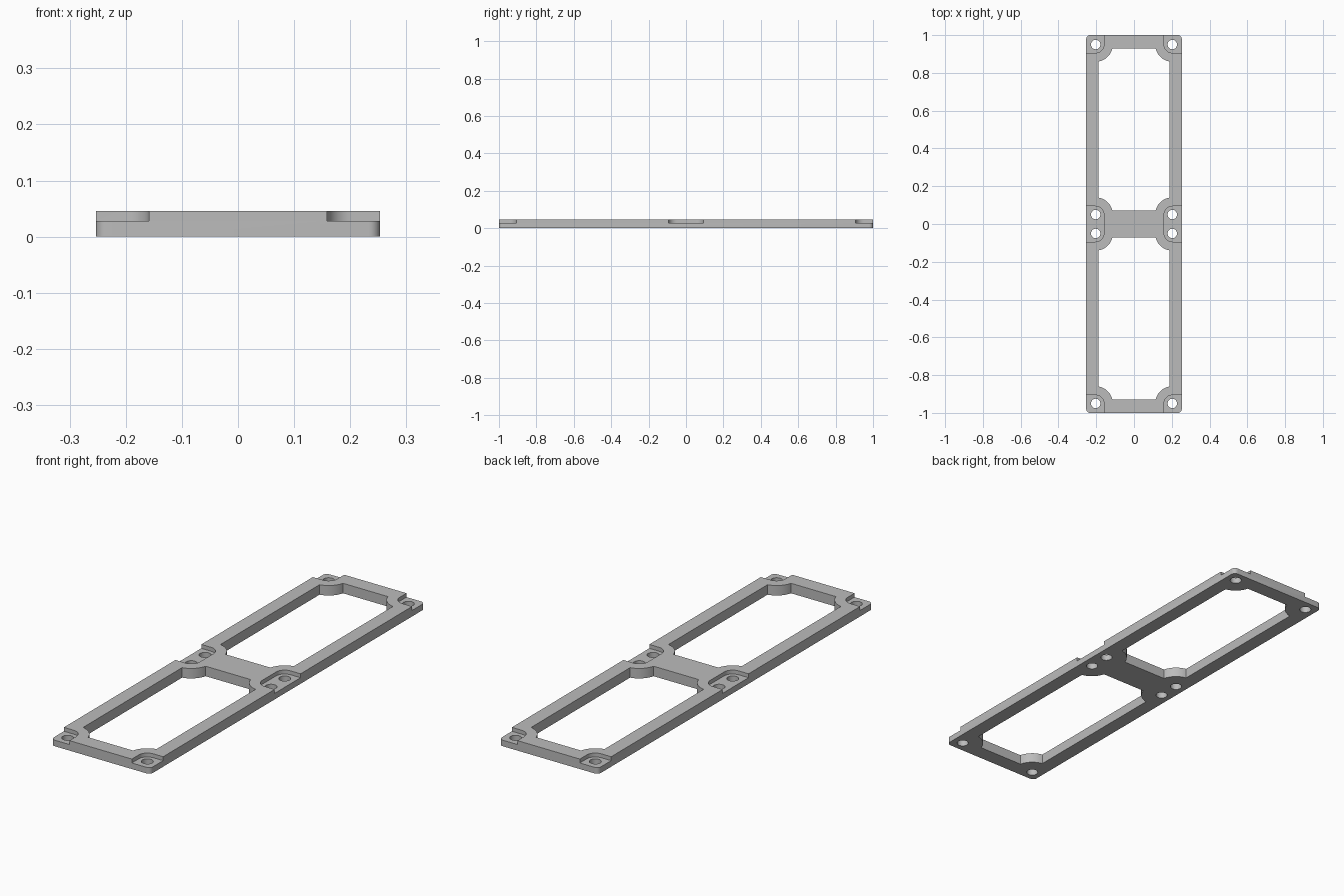
import bpy
import bmesh
from math import sin, cos, pi, atan2, sqrt

cube = bpy.data.objects.get("Cube")
if cube:
    bpy.data.objects.remove(cube, do_unlink=True)

# Main dimensions
HALF_X, HALF_Y, HEIGHT, LEDGE = 0.253, 1.0, 0.046, 0.028
HOLE_X, HOLE_INNER, HOLE_OUTER = 0.203, 0.05, 0.95
HOLE_R, POCKET_R, BOSS_R, CORNER_R = 0.025, 0.044, 0.091, 0.02
WIN_X, WIN_Y, WIN_MID = 0.187, 0.428, 0.5
OVER = 0.05

grey = bpy.data.materials.new("plain grey")
grey.use_nodes = True
COLOUR = (0.5, 0.5, 0.5, 1)
grey.diffuse_color = COLOUR
grey.node_tree.nodes["Principled BSDF"].inputs["Base Color"].default_value = COLOUR


def arc(cx, cy, r, a0, a1, n=10):
    return [(cx + r * cos(a0 + (a1 - a0) * i / n),
             cy + r * sin(a0 + (a1 - a0) * i / n)) for i in range(n + 1)]


def four_way(quarter):
    """Mirror a quarter outline, running from +x to +y, into a closed loop."""
    flip = quarter[::-1]
    return (quarter + [(-x, y) for x, y in flip]
            + [(-x, -y) for x, y in quarter] + [(x, -y) for x, y in flip])


def prism(name, points, z0, z1):
    bm = bmesh.new()
    face = bm.faces.new([bm.verts.new((x, y, z0)) for x, y in points])
    ext = bmesh.ops.extrude_face_region(bm, geom=[face])
    verts = [g for g in ext["geom"] if isinstance(g, bmesh.types.BMVert)]
    bmesh.ops.translate(bm, verts=verts, vec=(0, 0, z1 - z0))
    bmesh.ops.recalc_face_normals(bm, faces=bm.faces)
    mesh = bpy.data.meshes.new(name)
    bm.to_mesh(mesh)
    bm.free()
    mesh.materials.append(grey)
    obj = bpy.data.objects.new(name, mesh)
    bpy.context.collection.objects.link(obj)
    return obj


# Plate with rounded corners
plate = prism("double_window_frame", four_way(
    arc(HALF_X - CORNER_R, HALF_Y - CORNER_R, CORNER_R, 0, pi / 2, 6)), 0, HEIGHT)
cutters = []

# Window outline, its corners bulging in around the screw holes
hx, hy = HOLE_X, HOLE_OUTER - WIN_MID
dx, dy = WIN_X - hx, WIN_Y - hy
start = atan2(-sqrt(BOSS_R ** 2 - dx ** 2), dx)
end = atan2(dy, -sqrt(BOSS_R ** 2 - dy ** 2))
window = four_way(arc(hx, hy, BOSS_R, start, end))
for s in (-1, 1):
    cutters.append(prism("window_cutter", [(x, y + s * WIN_MID) for x, y in window],
                         -OVER, HEIGHT + OVER))

# Sunken screw pockets: one at each corner, a shared pair at each middle side
edge = HALF_X + OVER
corner = ([(edge, HALF_Y + OVER), (HOLE_X - POCKET_R, HALF_Y + OVER)]
          + arc(HOLE_X, HOLE_OUTER, POCKET_R, pi, 1.5 * pi)
          + [(edge, HOLE_OUTER - POCKET_R)])
middle = ([(edge, HOLE_INNER + POCKET_R)]
          + arc(HOLE_X, HOLE_INNER, POCKET_R, pi / 2, pi)
          + arc(HOLE_X, -HOLE_INNER, POCKET_R, pi, 1.5 * pi)
          + [(edge, -HOLE_INNER - POCKET_R)])
for sx in (-1, 1):
    cutters.append(prism("middle_pocket_cutter", [(sx * x, y) for x, y in middle],
                         LEDGE, HEIGHT + OVER))
    for sy in (-1, 1):
        cutters.append(prism("corner_pocket_cutter",
                             [(sx * x, sy * y) for x, y in corner],
                             LEDGE, HEIGHT + OVER))
        # Screw holes
        for y in (HOLE_INNER, HOLE_OUTER):
            ring = arc(sx * HOLE_X, sy * y, HOLE_R, 0, 2 * pi, 32)[:-1]
            cutters.append(prism("screw_hole_cutter", ring, -OVER, HEIGHT + OVER))

# Cut everything out, then discard the cutters
bpy.ops.object.select_all(action="DESELECT")
plate.select_set(True)
bpy.context.view_layer.objects.active = plate
for cutter in cutters:
    cutter.hide_render = True
    mod = plate.modifiers.new("cut", "BOOLEAN")
    mod.operation, mod.solver, mod.object = "DIFFERENCE", "EXACT", cutter
    bpy.ops.object.modifier_apply(modifier=mod.name)
    bpy.data.objects.remove(cutter, do_unlink=True)

bpy.ops.object.shade_smooth_by_angle(angle=pi / 6)
